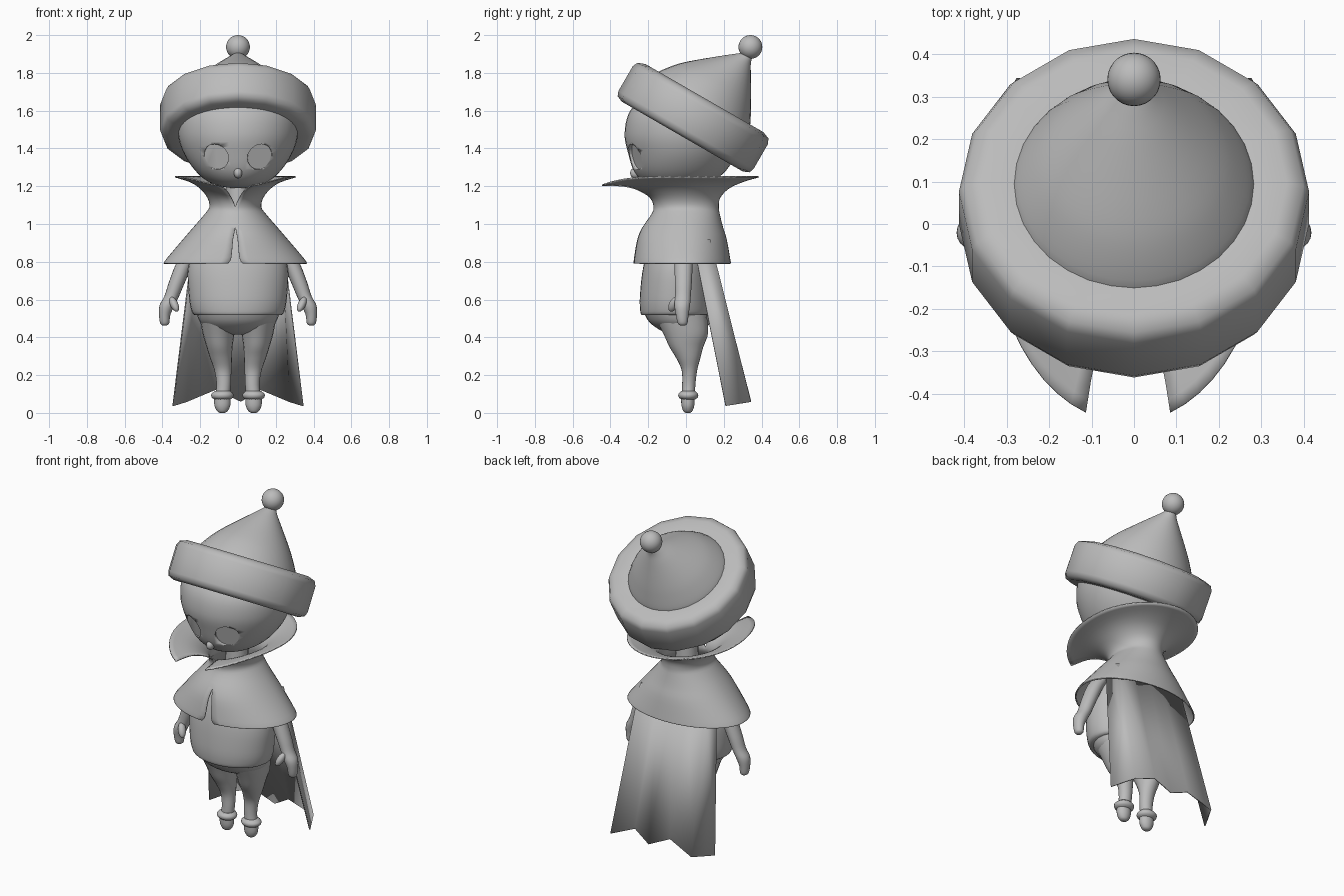
import bpy, bmesh, math
from mathutils import Vector, Matrix

if "Cube" in bpy.data.objects:
    bpy.data.objects.remove(bpy.data.objects["Cube"])

grey = bpy.data.materials.new("plain_grey")
grey.use_nodes = True
grey.diffuse_color = (0.5, 0.5, 0.5, 1)
grey.node_tree.nodes["Principled BSDF"].inputs["Base Color"].default_value = (0.5, 0.5, 0.5, 1)


def finish(name, bm, angle=40, thickness=0):
    bmesh.ops.remove_doubles(bm, verts=bm.verts, dist=0.0005)
    bmesh.ops.recalc_face_normals(bm, faces=bm.faces)
    mesh = bpy.data.meshes.new(name)
    bm.to_mesh(mesh)
    bm.free()
    ob = bpy.data.objects.new(name, mesh)
    bpy.context.collection.objects.link(ob)
    mesh.materials.append(grey)
    bpy.ops.object.select_all(action='DESELECT')
    ob.select_set(True)
    bpy.context.view_layer.objects.active = ob
    if thickness:
        mod = ob.modifiers.new("thickness", 'SOLIDIFY')
        mod.thickness = thickness
        mod.offset = 0
    bpy.ops.object.shade_smooth_by_angle(angle=math.radians(angle))
    return ob


def smooth(rows, steps=4):
    """Catmull-Rom interpolation through rows of numbers."""
    out = []
    for i in range(len(rows) - 1):
        a, b, c, d = (Vector(rows[min(max(j, 0), len(rows) - 1)]) for j in range(i - 1, i + 3))
        for s in range(steps):
            t = s / steps
            out.append((b * 2 + (c - a) * t + (a * 2 - b * 5 + c * 4 - d) * t**2
                        + (b * 3 - a - c * 3 + d) * t**3) / 2)
    return out + [Vector(rows[-1])]


def bridge(bm, grid, closed=False):
    for lo, hi in zip(grid, grid[1:]):
        for i in range(len(lo) - (not closed)):
            j = (i + 1) % len(lo)
            bm.faces.new((lo[i], lo[j], hi[j], hi[i]))


def loft(name, rings, n=28, side=1, matrix=Matrix(), angle=40, loop=False):
    """Skin elliptical rings given as (x, y, z, rx, ry)."""
    bm = bmesh.new()
    grid = []
    for x, y, z, rx, ry in rings:
        grid.append([bm.verts.new(matrix @ Vector((side * (x + rx * math.cos(a)), y + ry * math.sin(a), z)))
                     for a in (math.tau * i / n for i in range(n))])
    bridge(bm, grid + grid[:1] if loop else grid, True)
    if not loop:
        bm.faces.new(grid[0])
        bm.faces.new(grid[-1])
    return finish(name, bm, angle)


def ball(name, loc, scale, rot=Matrix()):
    bm = bmesh.new()
    bmesh.ops.create_uvsphere(bm, u_segments=28, v_segments=16, radius=1,
                              matrix=Matrix.Translation(loc) @ rot @ Matrix.Diagonal((*scale, 1)))
    return finish(name, bm)


# Head with two recessed round eyes
head = loft("head", smooth([
    (0, -.06, 1.19, .03, .03), (0, -.05, 1.21, .13, .15), (0, -.035, 1.27, .215, .235),
    (0, -.02, 1.37, .285, .285), (0, -.015, 1.48, .318, .31), (0, -.01, 1.6, .305, .285),
    (0, .02, 1.7, .23, .21), (0, .03, 1.75, .1, .1)], 5), 40)
for side in (-1, 1):
    aim = Vector((side * .36, -1, -.24)).normalized()
    place = Matrix.Translation(Vector((side * .118, -.274, 1.355)) - aim * .016) @ aim.to_track_quat('Z', 'Y').to_matrix().to_4x4()
    cutter = loft("eye_cutter", [(0, 0, 0, .07, .07), (0, 0, .15, .07, .07)], 32, matrix=place)
    cutter.hide_render = True
    cut = head.modifiers.new("eye_socket", 'BOOLEAN')
    cut.operation, cut.object, cut.solver = 'DIFFERENCE', cutter, 'EXACT'
    bpy.context.view_layer.objects.active = head
    bpy.ops.object.modifier_apply(modifier=cut.name)
    bpy.data.objects.remove(cutter)
ball("nose", (0, -.268, 1.27), (.022, .028, .028))

# Tilted hat brim, cone and bobble
tilt = Matrix.Translation((0, .04, 1.567)) @ Matrix.Rotation(math.radians(-30), 4, 'X')
brim = [(.3, -.118), (.37, -.12), (.403, -.106), (.413, -.08), (.413, .072), (.4, .1), (.36, .115), (.28, .108), (.27, 0)]
loft("hat_brim", [(0, 0, h, r, r) for r, h in brim], 16, matrix=tilt, angle=50, loop=True)
cone = [(0, .08, .285), (0, .11, .282), (.008, .18, .239), (.022, .243, .19), (.053, .345, .098),
        (.07, .395, .052), (.085, .43, .026), (.082, .455, .02)]
loft("hat_cone", smooth([(0, y, h, r, r) for y, h, r in cone]), 32, matrix=tilt)
ball("hat_bobble", (0, .341, 1.937), (.063, .063, .063))

# Neck, torso and hips
loft("neck", [(0, -.01, .95, .07, .07), (0, -.01, 1.25, .06, .06)], 20)
loft("torso", smooth([
    (0, -.055, .517, .228, .178), (0, -.056, .537, .245, .186), (0, -.057, .62, .26, .187),
    (0, -.05, .78, .262, .175), (0, -.03, .92, .2, .15), (0, -.01, 1.06, .08, .08)]), 36)
loft("hips", smooth([
    (0, .0, .415, .06, .06), (0, -.015, .432, .14, .11), (0, -.034, .48, .2, .16),
    (0, -.052, .54, .222, .175)]), 32)

# Legs, cuffs, feet, arms and thumbs
for side, word in ((1, "left"), (-1, "right")):
    loft(word + "_leg", smooth([
        (.083, .012, .08, .038, .034), (.076, .015, .15, .038, .035), (.08, .018, .225, .045, .041),
        (.09, .012, .29, .058, .064), (.098, .002, .35, .069, .09), (.103, -.002, .42, .084, .118),
        (.108, -.03, .52, .098, .14)]), 20, side)
    loft(word + "_cuff", smooth([
        (.083, .012, .07, .04, .034), (.083, .012, .082, .056, .05), (.083, .012, .1, .058, .052),
        (.081, .012, .116, .04, .036)], 3), 24, side)
    loft(word + "_foot", smooth([
        (.083, .01, .0, .012, .012), (.083, .01, .01, .028, .024), (.083, .01, .04, .042, .034),
        (.083, .01, .09, .043, .036)]), 20, side)
    loft(word + "_arm", smooth([
        (.388, -.018, .462, .01, .012), (.388, -.018, .475, .024, .026), (.388, -.02, .52, .03, .034),
        (.375, -.02, .57, .04, .042), (.35, -.016, .62, .039, .042), (.32, -.014, .7, .043, .046),
        (.272, -.012, .81, .046, .048), (.2, -.01, .91, .045, .045), (.16, -.01, .95, .025, .025)]), 18, side)
    ball(word + "_thumb", (side * .338, -.065, .575), (.021, .024, .045),
         Matrix.Rotation(math.radians(side * 25), 4, 'Y') @ Matrix.Rotation(math.radians(-25), 4, 'X'))

# Capelet and flared collar as one open sheet: z, half width, front y, back y, half gap, front drop
sheet = [(.79, .378, -.275, .235, .04, 0), (.82, .357, -.272, .23, .022, 0), (.92, .272, -.254, .212, .012, 0),
         (.985, .216, -.225, .192, 0, 0), (1.05, .16, -.18, .176, 0, 0), (1.09, .134, -.168, .17, 0, 0),
         (1.14, .145, -.19, .178, .022, 0), (1.19, .185, -.26, .225, .05, .012),
         (1.225, .24, -.35, .3, .08, .03), (1.25, .32, -.468, .385, .1, .055)]
bm = bmesh.new()
grid = []
for z, w, front, back, gap, drop in smooth(sheet, 3):
    start = math.asin(gap / w) if gap > .001 else 0
    row = []
    for i in range(49):
        a = start + (math.tau - 2 * start) * i / 48
        c = math.cos(a)
        y = c * (front if c > 0 else -back)
        row.append(bm.verts.new((-w * math.sin(a) - .014, y, z - drop * max(c, 0)**4)))
    grid.append(row)
bridge(bm, grid)
finish("capelet_and_collar", bm, 50, .007)

# Cape with folded-in sides and a jagged hem: top x, top y, hem x, hem y, hem z
half = [(.235, .035, .344, .21, .037), (.222, .125, .275, .342, .058), (.1, .115, .12, .325, .122)]
columns = [(-a, b, -c, d, e) for a, b, c, d, e in half] + [(0, .122, .015, .342, .06)] + half[::-1]
bm = bmesh.new()
top = [bm.verts.new((a, b, .92)) for a, b, *_ in columns]
hem = [bm.verts.new(c[2:]) for c in columns]
bridge(bm, [hem, top])
finish("cape", bm, 15, .007)
